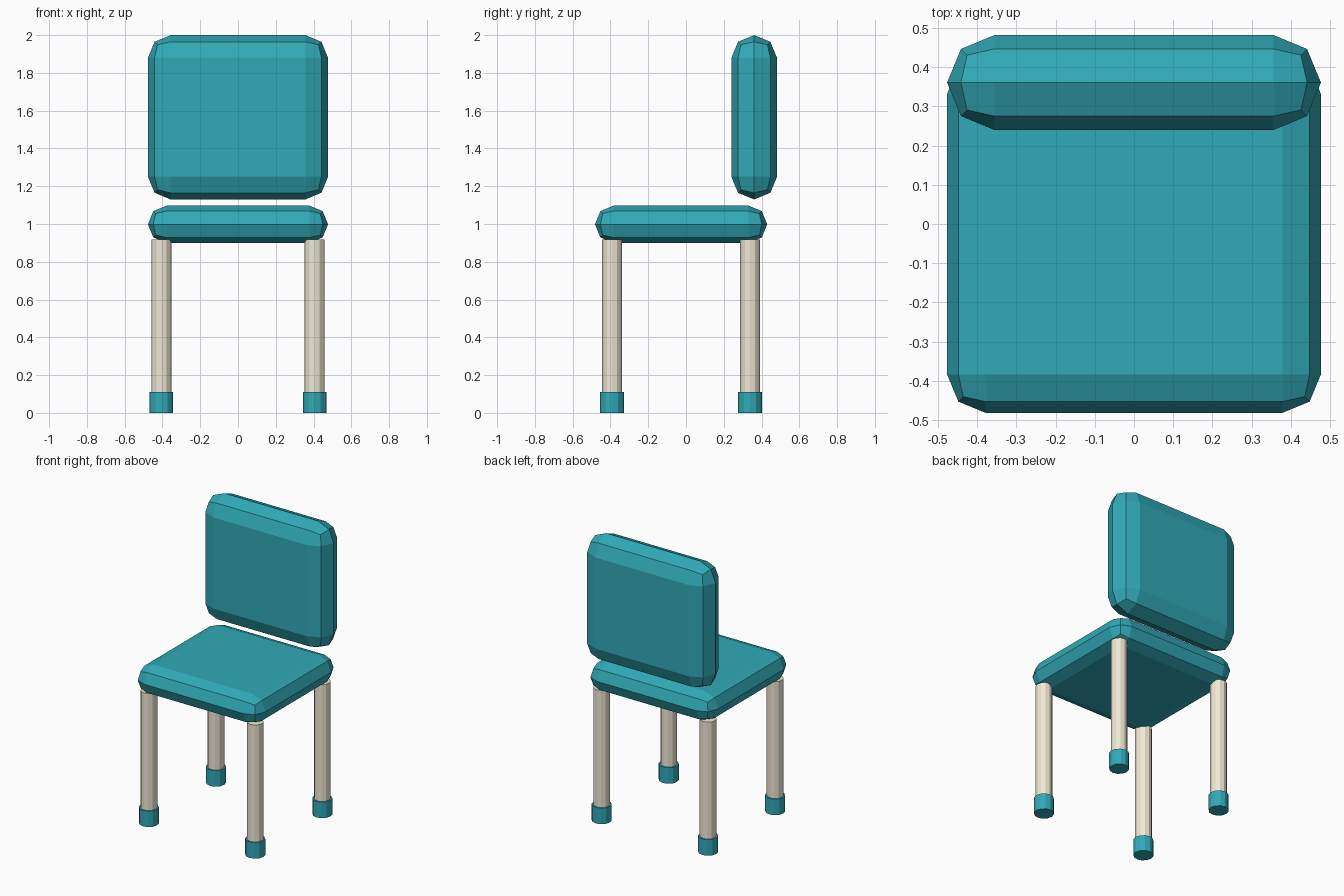
import bpy, bmesh
from mathutils import Matrix, Vector

if "Cube" in bpy.data.objects:
    bpy.data.objects.remove(bpy.data.objects["Cube"])


def material(name, color):
    m = bpy.data.materials.new(name)
    m.diffuse_color = (*color, 1)
    m.use_nodes = True
    m.node_tree.nodes["Principled BSDF"].inputs["Base Color"].default_value = m.diffuse_color
    return m


teal = material("teal", (0.03, 0.40, 0.475))
cream = material("cream", (0.87, 0.81, 0.66))


def finish(bm, name, mat):
    bmesh.ops.recalc_face_normals(bm, faces=bm.faces)
    me = bpy.data.meshes.new(name)
    bm.to_mesh(me)
    bm.free()
    me.materials.append(mat)
    ob = bpy.data.objects.new(name, me)
    bpy.context.collection.objects.link(ob)
    return ob


def cushion(name, lo, hi, mat):
    """Box whose edges are rounded in two facets, meeting mid-thickness."""
    lo, hi = Vector(lo), Vector(hi)
    size = hi - lo
    bm = bmesh.new()
    bmesh.ops.create_cube(bm, size=1, matrix=Matrix.Translation((lo + hi) / 2)
                          @ Matrix.Diagonal((*size, 1)))
    bmesh.ops.bevel(bm, geom=bm.edges[:], offset=min(size) / 2 - 0.0002,
                    offset_type='OFFSET', segments=2, profile=0.5, affect='EDGES')
    bmesh.ops.remove_doubles(bm, verts=bm.verts, dist=0.001)
    return finish(bm, name, mat)


def cylinder(name, x, y, z0, z1, radius, mat):
    bm = bmesh.new()
    bmesh.ops.create_cone(bm, cap_ends=True, segments=12, radius1=radius, radius2=radius,
                          depth=z1 - z0, matrix=Matrix.Translation((x, y, (z0 + z1) / 2)))
    return finish(bm, name, mat)


# Cushions
cushion("seat", (-0.477, -0.482, 0.90), (0.477, 0.43, 1.097), teal)
cushion("backrest", (-0.477, 0.24, 1.13), (0.477, 0.482, 2.0), teal)

# Legs with foot caps
for end, y in (("front", -0.392), ("back", 0.339)):
    for side, x in (("left", -0.406), ("right", 0.406)):
        cylinder(f"{end}_{side}_leg", x, y, 0.08, 0.917, 0.053, cream)
        cylinder(f"{end}_{side}_foot_cap", x, y, 0.0, 0.11, 0.063, teal)
